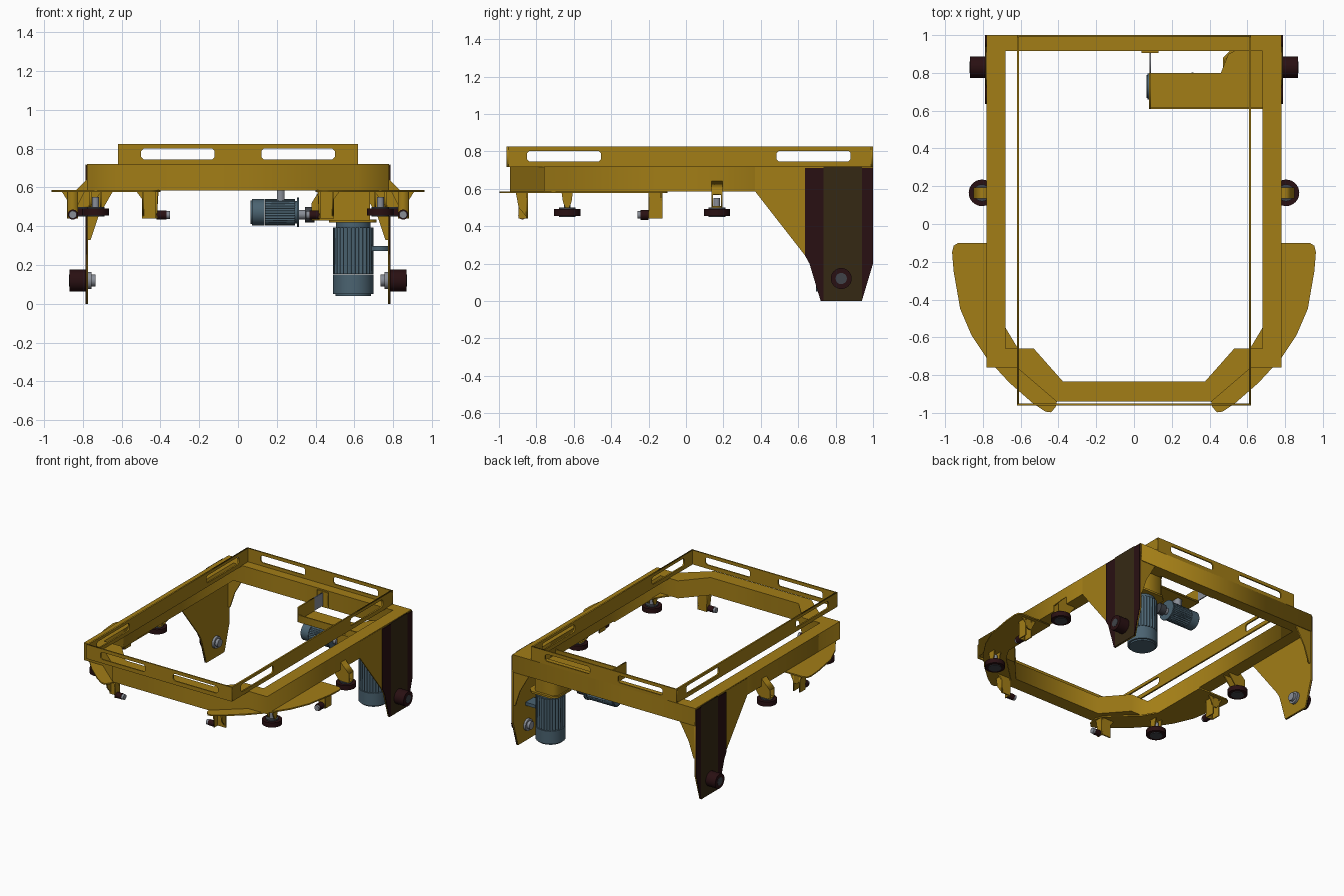
import bpy, math
from mathutils import Matrix, Vector

if "Cube" in bpy.data.objects:
    bpy.data.objects.remove(bpy.data.objects["Cube"])


def material(name, rgb):
    m = bpy.data.materials.new(name)
    m.diffuse_color = (*rgb, 1)
    m.use_nodes = True
    m.node_tree.nodes["Principled BSDF"].inputs["Base Color"].default_value = m.diffuse_color
    return m


GOLD = material("gold_paint", (0.36, 0.205, 0.008))
DARK = material("dark_brown_rubber", (0.022, 0.005, 0.006))
OLIVE = material("dark_olive", (0.036, 0.022, 0.007))
TEAL = material("blue_grey_motor", (0.07, 0.125, 0.165))
GREY = material("light_grey_steel", (0.25, 0.27, 0.31))
IRON = material("dark_grey_iron", (0.05, 0.055, 0.065))

AXES = {"z": Matrix.Identity(3),
        "y": Matrix(((1, 0, 0), (0, 0, -1), (0, 1, 0))),
        "x": Matrix(((0, 0, 1), (1, 0, 0), (0, 1, 0)))}
DIRS = {"x": Vector((1, 0, 0)), "y": Vector((0, 1, 0)), "z": Vector((0, 0, 1))}


def add(name, mesh, mat):
    mesh.materials.clear()
    mesh.materials.append(mat)
    ob = bpy.data.objects.new(name, mesh)
    bpy.context.collection.objects.link(ob)
    return ob


def plate(name, polys, axis, lo, hi, mat):
    """Filled outline (first polygon) with holes (others), spanning lo..hi on axis."""
    cu = bpy.data.curves.new(name, "CURVE")
    cu.dimensions = "2D"
    cu.fill_mode = "BOTH"
    cu.extrude = abs(hi - lo) / 2
    for pts in polys:
        sp = cu.splines.new("POLY")
        sp.points.add(len(pts) - 1)
        for p, (a, b) in zip(sp.points, pts):
            p.co = (a, b, 0, 1)
        sp.use_cyclic_u = True
    tmp = bpy.data.objects.new(name + "_tmp", cu)
    bpy.context.collection.objects.link(tmp)
    dg = bpy.context.evaluated_depsgraph_get()
    dg.update()
    me = bpy.data.meshes.new_from_object(tmp.evaluated_get(dg))
    bpy.data.objects.remove(tmp)
    me.transform(Matrix.Translation(DIRS[axis] * (lo + hi) / 2) @ AXES[axis].to_4x4())
    return add(name, me, mat)


def rect(a0, a1, b0, b1, c=0.0):
    if not c:
        return [(a0, b0), (a1, b0), (a1, b1), (a0, b1)]
    return [(a0 + c, b0), (a1 - c, b0), (a1, b0 + c), (a1, b1 - c),
            (a1 - c, b1), (a0 + c, b1), (a0, b1 - c), (a0, b0 + c)]


def box(name, x0, x1, y0, y1, z0, z1, mat):
    x0, x1 = sorted((x0, x1))
    return plate(name, [rect(x0, x1, y0, y1)], "z", z0, z1, mat)


def cyl(name, c, r, length, axis, mat, n=32):
    import bmesh
    bm = bmesh.new()
    bmesh.ops.create_cone(bm, cap_ends=True, segments=n, radius1=r, radius2=r, depth=length)
    bm.transform(Matrix.Translation(c) @ AXES[axis].to_4x4())
    me = bpy.data.meshes.new(name)
    bm.to_mesh(me)
    bm.free()
    for p in me.polygons:
        p.use_smooth = len(p.vertices) == 4
    return add(name, me, mat)


def motor(name, c, axis, r, length):
    """Finned motor; starts with the fan cover at c and runs along +axis."""
    d, c = DIRS[axis], Vector(c)
    at = lambda t: c + d * length * t
    cyl(name + "_fan_cover", at(0.16), r, length * 0.26, axis, TEAL)
    cyl(name + "_fan_cap", at(0.02), r * 0.88, length * 0.04, axis, TEAL)
    cyl(name + "_end_bell", at(0.96), r * 0.85, length * 0.08, axis, TEAL)
    star = []
    for i in range(28):
        a = i * math.tau / 28
        for rr, o in ((0.86, -0.11), (1, -0.05), (1, 0.05), (0.86, 0.11)):
            star.append((rr * r * math.cos(a + o), rr * r * math.sin(a + o)))
    b = plate(name + "_finned_body", [star], axis, length * 0.3, length * 0.93, TEAL)
    b.data.transform(Matrix.Translation(c))


# main beam ring
def ring(half):
    return half + [(-x, y) for x, y in reversed(half)]


outer = ring([(0.78, 1), (0.78, -0.76), (0.62, -0.76), (0.41, -0.94)])
inner = ring([(0.68, 0.915), (0.68, -0.66), (0.53, -0.66), (0.375, -0.835)])
plate("main_beam_ring", [outer, inner], "z", 0.585, 0.72, GOLD)

# slotted upper rails
xslots = [rect(a, a + 0.38, 0.745, 0.8, 0.012) for a in (-0.5, 0.12)]
yslots = [rect(a, a + 0.395, 0.745, 0.803, 0.012) for a in (-0.85, 0.485)]
for n, y in (("front", -0.96), ("back", 0.99)):
    plate(n + "_rail", [rect(-0.62, 0.62, 0.715, 0.825)] + xslots, "y", y, y + 0.01, GOLD)
for n, x in (("left", -0.62), ("right", 0.608)):
    plate(n + "_rail", [rect(-0.95, 0.99, 0.715, 0.825)] + yslots, "x", x, x + 0.012, GOLD)

for s, side in ((1, "right"), (-1, "left")):
    X = lambda pts: [(s * a, b) for a, b in pts]
    # curved bumper plate under the front corner
    plate(side + "_bumper_plate", [X([
        (0.68, -0.1), (0.93, -0.1), (0.955, -0.115), (0.963, -0.15), (0.955, -0.25), (0.92, -0.45),
        (0.86, -0.59), (0.78, -0.71), (0.66, -0.84), (0.54, -0.945), (0.47, -0.993), (0.44, -0.997),
        (0.415, -0.97), (0.40, -0.9), (0.42, -0.84), (0.62, -0.65), (0.68, -0.55)])],
        "z", 0.576, 0.586, GOLD)

    # leg plate with dark outer skin
    leg = [(0.37, 0.715), (0.37, 0.585), (0.635, 0.245), (0.66, 0.2), (0.72, 0), (0.94, 0), (1, 0.2), (1, 0.715)]
    plate(side + "_leg", [leg], "x", s * 0.773, s * 0.782, GOLD)
    skins = ((DARK, "front", [(0.635, 0.71), (0.735, 0.71), (0.735, 0), (0.72, 0), (0.66, 0.2), (0.635, 0.245)]),
             (OLIVE, "centre", rect(0.735, 0.94, 0, 0.718)),
             (DARK, "back", [(0.94, 0.71), (1, 0.71), (1, 0.2), (0.94, 0)]))
    for m, n, p in skins:
        plate(f"{side}_leg_{n}_skin", [p], "x", s * 0.782, s * 0.788, m)
    plate(side + "_leg_gusset", [X([(0.775, 0.59), (0.64, 0.59), (0.72, 0.45), (0.76, 0.33), (0.775, 0.33)])],
          "y", 0.985, 0.995, GOLD)

    # leg wheel and inner hub
    cyl(side + "_leg_wheel", (s * 0.827, 0.83, 0.12), 0.056, 0.085, "x", DARK)
    cyl(side + "_leg_wheel_cap", (s * 0.868, 0.83, 0.12), 0.03, 0.008, "x", IRON)
    cyl(side + "_leg_hub_flange", (s * 0.765, 0.83, 0.12), 0.045, 0.02, "x", GREY)
    cyl(side + "_leg_hub", (s * 0.747, 0.83, 0.12), 0.03, 0.026, "x", GREY)

    # flat guide rollers: mid side and front corner
    for n, x, y in (("side", 0.805, 0.165), ("corner", 0.735, -0.635)):
        cyl(f"{side}_{n}_roller", (s * x, y, 0.473), 0.07, 0.036, "z", DARK)
        cyl(f"{side}_{n}_roller_hub", (s * x, y, 0.475), 0.045, 0.05, "z", IRON)
        cyl(f"{side}_{n}_roller_pin", (s * x, y, 0.515), 0.018, 0.07, "z", GREY)
    for y in (0.136, 0.186):
        plate(side + "_roller_bracket_cheek", [X([
            (0.70, 0.585), (0.76, 0.505), (0.85, 0.505), (0.85, 0.57), (0.78, 0.64), (0.775, 0.585)])],
            "y", y, y + 0.008, GOLD)
    box(side + "_roller_bracket_base", s * 0.76, s * 0.85, 0.136, 0.194, 0.5, 0.508, GOLD)
    plate(side + "_roller_bracket_cap", [X([(0.78, 0.642), (0.85, 0.572), (0.845, 0.566), (0.78, 0.63)])],
          "y", 0.136, 0.194, GOLD)
    for x in (0.705, 0.757):
        plate(side + "_corner_roller_cheek", [[(-0.665, 0.58), (-0.605, 0.58), (-0.612, 0.53),
              (-0.625, 0.498), (-0.645, 0.498), (-0.658, 0.53)]], "x", s * x, s * (x + 0.008), GOLD)
    plate(side + "_outer_gusset", [X([(0.79, 0.58), (0.91, 0.58), (0.86, 0.5), (0.83, 0.5)])],
          "y", -0.135, -0.127, GOLD)

    # small bracketed rollers under the bumper plate
    for x in (0.825, 0.875):
        plate(side + "_side_stop_cheek", [[(-0.2, 0.58), (-0.125, 0.58), (-0.125, 0.44), (-0.195, 0.44)]],
              "x", s * x, s * (x + 0.008), GOLD)
    box(side + "_side_stop_back", s * 0.825, s * 0.88, -0.2, -0.192, 0.44, 0.58, GOLD)
    cyl(side + "_side_stop_roller", (s * 0.852, -0.222, 0.46), 0.026, 0.045, "y", DARK, 20)
    cyl(side + "_side_stop_tip", (s * 0.852, -0.25, 0.46), 0.02, 0.02, "y", GREY, 20)

    plate(side + "_front_stop_bracket", [X([
        (0.41, 0.58), (0.525, 0.58), (0.495, 0.54), (0.495, 0.44), (0.415, 0.44), (0.415, 0.5)])],
        "y", -0.855, -0.845, GOLD)
    plate(side + "_front_stop_web", [[(-0.91, 0.58), (-0.845, 0.58), (-0.845, 0.44), (-0.895, 0.44), (-0.895, 0.5)]],
          "x", s * 0.416, s * 0.426, GOLD)
    plate(side + "_front_stop_outer_web", [[(-0.91, 0.58), (-0.845, 0.58), (-0.845, 0.44), (-0.895, 0.5)]],
          "x", s * 0.484, s * 0.494, GOLD)
    cyl(side + "_front_stop_roller", (s * 0.395, -0.875, 0.458), 0.022, 0.05, "x", DARK, 20)
    cyl(side + "_front_stop_tip", (s * 0.363, -0.875, 0.458), 0.02, 0.022, "x", GREY, 20)

# drive mount: shelf, corner plate, end wall and gearbox housing
plate("drive_shelf", [[(0.085, 0.62), (0.38, 0.62), (0.38, 0.61), (0.68, 0.61), (0.68, 0.915), (0.53, 0.915),
                       (0.5, 0.9), (0.46, 0.8), (0.085, 0.8)]], "z", 0.585, 0.6, GOLD)
box("shelf_front_wall", 0.085, 0.68, 0.61, 0.62, 0.585, 0.64, GOLD)
plate("shelf_end_wall", [rect(0.61, 0.8, 0.585, 0.7)], "x", 0.08, 0.09, GOLD)
plate("shelf_tie_plate", [rect(0.8, 0.915, 0.6, 0.7)], "x", 0.081, 0.089, GREY)
box("shelf_tie_tab", 0.04, 0.13, 0.905, 0.915, 0.59, 0.71, GOLD)
plate("gearbox_housing", [rect(0.48, 0.68, 0.69, 0.9, 0.03)], "z", 0.43, 0.585, GOLD)
plate("gearbox_side_plate", [[(0.38, 0.43), (0.68, 0.43), (0.68, 0.585), (0.42, 0.585), (0.38, 0.52)]],
      "y", 0.66, 0.69, GOLD)
plate("motor_flange", [rect(0.47, 0.715, 0.68, 0.92, 0.04)], "z", 0.42, 0.435, GOLD)

# large upright motor
motor("drive_motor", (0.595, 0.8, 0.04), "z", 0.105, 0.38)
box("drive_motor_terminal_box", 0.69, 0.773, 0.75, 0.85, 0.272, 0.297, TEAL)

# small horizontal motor
motor("lift_motor", (0.065, 0.728, 0.472), "x", 0.068, 0.245)
cyl("lift_motor_flange", (0.31, 0.728, 0.472), 0.075, 0.01, "x", TEAL)
cyl("lift_motor_shaft", (0.35, 0.728, 0.46), 0.024, 0.08, "x", GREY, 20)
cyl("lift_coupling", (0.37, 0.728, 0.46), 0.04, 0.05, "x", IRON, 20)
box("lift_motor_hanger", 0.2, 0.24, 0.70, 0.76, 0.53, 0.586, GREY)
